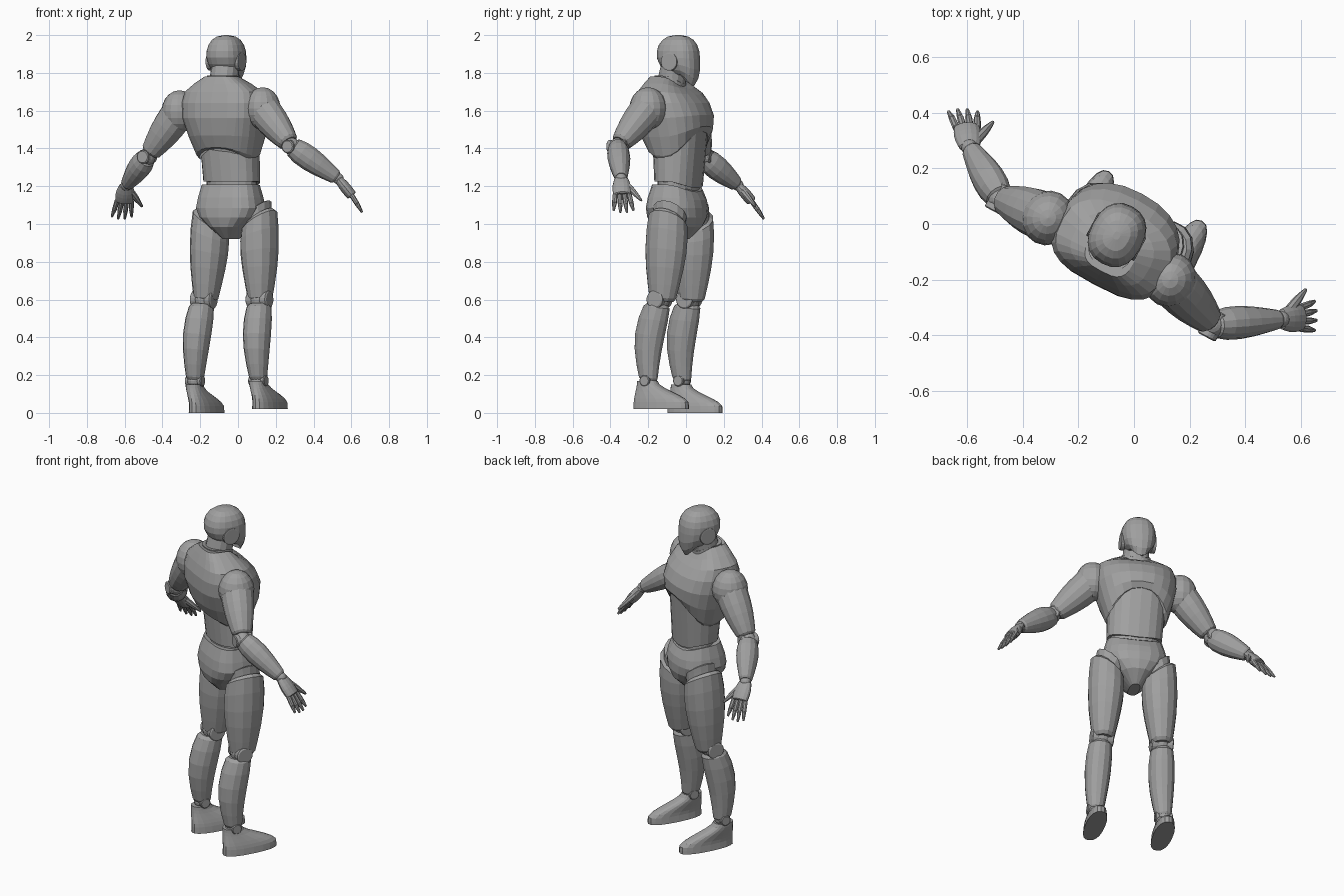
import bpy, bmesh, math
from math import sin, cos, pi
from mathutils import Vector, Matrix

if "Cube" in bpy.data.objects:
    bpy.data.objects.remove(bpy.data.objects["Cube"])

TURN = math.radians(28)                       # the figure is turned about z
SIDE = Vector((cos(TURN), -sin(TURN), 0))     # across the body
AHEAD = Vector((sin(TURN), cos(TURN), 0))     # way the body faces
UP = Vector((0, 0, 1))
CENTRE = Vector((-.02, -.035, 0))


def place(across, ahead, height):
    return CENTRE + SIDE * across + AHEAD * ahead + UP * height


def mix(a, b, t):
    return a + (b - a) * t


GREY = bpy.data.materials.new("body grey")
GREY.use_nodes = True
GREY.diffuse_color = (.35, .35, .35, 1)
GREY.node_tree.nodes["Principled BSDF"].inputs["Base Color"].default_value = GREY.diffuse_color


def finish(name, bm):
    bmesh.ops.recalc_face_normals(bm, faces=bm.faces)
    mesh = bpy.data.meshes.new(name)
    bm.to_mesh(mesh)
    bm.free()
    mesh.materials.append(GREY)
    bpy.context.collection.objects.link(bpy.data.objects.new(name, mesh))


def skin(name, rings):
    """Join rings of points into a closed skin."""
    bm = bmesh.new()
    loops = [[bm.verts.new(point) for point in ring] for ring in rings]
    for low, high in zip(loops, loops[1:]):
        for i in range(len(low)):
            bm.faces.new((low[i - 1], low[i], high[i], high[i - 1]))
    bm.faces.new(loops[0])
    bm.faces.new(loops[-1])
    finish(name, bm)


def level_ring(middle, width, depth, front=0, back=0, back_curve=.85, n=20):
    """Rounded-box outline; its front and back edges can be lifted, its back squared."""
    points = []
    for i in range(n):
        c, s = cos(2 * pi * i / n), sin(2 * pi * i / n)
        curve, lift = (.85, front) if s > 0 else (back_curve, back)
        u = width * math.copysign(abs(c) ** curve, c)
        v = depth * math.copysign(abs(s) ** curve, s)
        points.append(middle + SIDE * u + AHEAD * v + UP * lift * s * s)
    return points


def limb(name, start, end, r_start, r_end, bulge=0, peak=1, flat=1,
         across=SIDE, bow=0, cut=0, n=14):
    """Tapered muscle between two points; flat scales its thickness."""
    start, end = Vector(start), Vector(end)
    axis = (end - start).normalized()
    a = (across - axis * across.dot(axis)).normalized()
    b = axis.cross(a)
    rings = []
    for t in (0, .04, .2, .4, .6, .8, .96, 1):
        r = mix(r_start, r_end, t) + bulge * sin(pi * t ** peak)
        if t in (0, 1):
            r *= .85
        middle = start.lerp(end, t) + AHEAD * bow * sin(pi * t)
        ring = []
        for i in range(n):
            u, v = r * cos(2 * pi * i / n), r * flat * sin(2 * pi * i / n)
            ring.append(middle + a * u + b * v + UP * cut * u * (1 - t) ** 3)
        rings.append(ring)
    skin(name, rings)


def ball(name, centre, width, depth, height):
    bm = bmesh.new()
    frame = Matrix((SIDE, AHEAD, UP)).transposed().to_4x4()
    scale = Matrix.Diagonal((width, depth, height, 1))
    bmesh.ops.create_uvsphere(bm, u_segments=16, v_segments=10, radius=1,
                              matrix=Matrix.Translation(centre) @ frame @ scale)
    finish(name, bm)


def disc(name, centre, axis, radius, half):
    axis = axis.normalized() * half
    limb(name, centre - axis, centre + axis, radius, radius, across=UP + AHEAD, n=20)


# Head: egg with the front of its lower half drawn down to the chin
rings = []
for step in range(9):
    angle = mix(-pi / 3, pi * .48, step / 8)
    jaw = max(0, -sin(angle))
    girth = cos(angle) ** .75
    middle = place(-.034, mix(-.026, 0, jaw), 1.89 + .11 * sin(angle))
    rings.append(level_ring(middle, .097 * girth, .116 * girth, front=-.075 * jaw))
skin("head", rings)
HEAD = place(-.034, -.03, 1.86)

# Neck and its collar
limb("neck", place(-.03, -.08, 1.68), place(-.03, -.04, 1.86), .078, .072)
skin("neck_collar", [level_ring(place(-.03, -.07, z), .083, .08, front=-.04)
                     for z in (1.76, 1.785)])

# Chest shell: broad squared back, lower edge arched at front and back
rings = []
for z, width, depth in [(1.34, .155, .13), (1.36, .17, .147), (1.46, .2, .174),
                        (1.56, .222, .185), (1.64, .225, .17), (1.7, .21, .14),
                        (1.745, .15, .11), (1.78, .09, .085)]:
    t = (z - 1.34) / .44
    rings.append(level_ring(place(-.024, -.02 - .06 * t * t, z), width, depth,
                            front=.15 * (1 - t) ** 3 - .05 * t ** 6,
                            back=.06 * (1 - t) ** 6,
                            back_curve=mix(.85, .62, min(1, 2 * t)), n=24))
skin("chest", rings)

# Abdomen, waist gap and pelvis
rings = []
for step in range(5):
    t = step / 4
    rings.append(level_ring(place(mix(-.01, -.025, t), -.01, mix(1.225, 1.5, t)),
                            mix(.154, .162, t), mix(.112, .135, t), front=-.035 * (1 - t)))
skin("abdomen", rings)
limb("waist_joint", place(-.01, -.01, 1.14), place(-.01, -.01, 1.26), .14, .14, flat=.72, n=20)
rings = []
for z, width, depth in [(1.21, .155, .113), (1.14, .174, .136), (1.085, .184, .145),
                        (1.035, .16, .145), (.985, .1, .13), (.92, .03, .065)]:
    rings.append(level_ring(place(-.01, -.014, z), width, depth, back_curve=.7,
                            front=-.04 * max(0, (z - 1.1) / .11)))
skin("pelvis", rings)


def arm(side, shoulder, elbow, wrist, knuckles, reach, across):
    """Arm, with fingers fanned from the knuckles along reach."""
    shoulder, elbow, wrist, knuckles, reach, across = map(
        Vector, (shoulder, elbow, wrist, knuckles, reach, across))
    ball(side + "_shoulder", shoulder.lerp(elbow, .14), .094, .1, .112)
    limb(side + "_upper_arm", shoulder.lerp(elbow, .1), shoulder.lerp(elbow, .92), .09, .052,
         bulge=.012, across=AHEAD)
    ball(side + "_elbow", elbow, .046, .046, .046)
    disc(side + "_elbow_cap", elbow, AHEAD, .036, .052)
    limb(side + "_forearm", elbow, elbow.lerp(wrist, .97), .044, .034,
         bulge=.02, peak=.7, flat=1.1, across=across)
    ball(side + "_wrist", wrist, .03, .03, .03)
    limb(side + "_palm", wrist, knuckles + reach * .05, .036, .046,
         bulge=.008, flat=.6, across=across)
    for finger in range(4):
        offset = across * .025 * (finger - 1.5)
        length = 1.1 - .12 * abs(finger - 1.5)
        base = knuckles + offset
        middle = base + reach * length * .5 + offset * .2 + (knuckles - wrist) * .07
        tip = base + reach * length + offset * .4
        name = f"{side}_finger_{finger + 1}"
        limb(name + "_base", base, middle, .0135, .0125, across=across, n=8)
        limb(name + "_tip", middle, tip, .0125, .006, across=across, n=8)
    limb(side + "_thumb", wrist.lerp(knuckles, .35) + across * .025,
         knuckles + across * .1 + reach * .35, .018, .006, bulge=.004, across=UP, n=8)


arm("left", (.105, -.175, 1.645), (.285, -.362, 1.41), (.53, -.343, 1.24),
    (.6, -.338, 1.155), (.055, .008, -.09), (0, 1, 0))
arm("right", (-.282, .01, 1.635), (-.482, .092, 1.355), (-.592, .275, 1.205),
    (-.602, .345, 1.125), (-.015, .065, -.095), (1, 0, 0))

# Mirrored parts: legs and ears
for side, s in (("left", 1), ("right", -1)):
    hip = place(.145 * s, .01, 1.03)
    knee = place(.167 * s, -.03, .6)
    ankle = place(.19 * s, -.085, .17)
    limb(side + "_thigh", hip, place(.163 * s, -.015, .59), .088, .06,
         bulge=.021, peak=.8, flat=1.17, cut=.7 * s)
    limb(side + "_hip_joint", hip + UP * .03 - SIDE * s * .02, hip - UP * .05, .08, .075,
         flat=1.17, cut=.7 * s)
    ball(side + "_knee", knee, .052, .057, .057)
    disc(side + "_knee_cap", knee, SIDE, .048, .062)
    limb(side + "_shin", place(.172 * s, -.04, .575), ankle, .06, .044,
         bulge=.019, peak=.75, flat=1.13, bow=-.025)
    ball(side + "_ankle", ankle, .04, .045, .04)
    disc(side + "_ankle_cap", ankle, SIDE, .03, .048)
    # Foot stacked upward, its toe drawn back towards the ankle
    rings = []
    for step in range(9):
        t = step / 8
        rise = max(0, t - .2) / .8
        slope = rise * rise * (3 - 2 * rise)
        half = mix(.162, .055, slope)
        middle = place(.19 * s + mix(.022, 0, slope), half - .158 + .012 * slope,
                       .01 * (1 + s) + .15 * t)
        rings.append(level_ring(middle, mix(.055, .041, t), half))
    skin(side + "_foot", rings)
    disc(side + "_ear", HEAD + SIDE * s * .086, SIDE, .048, .012)
